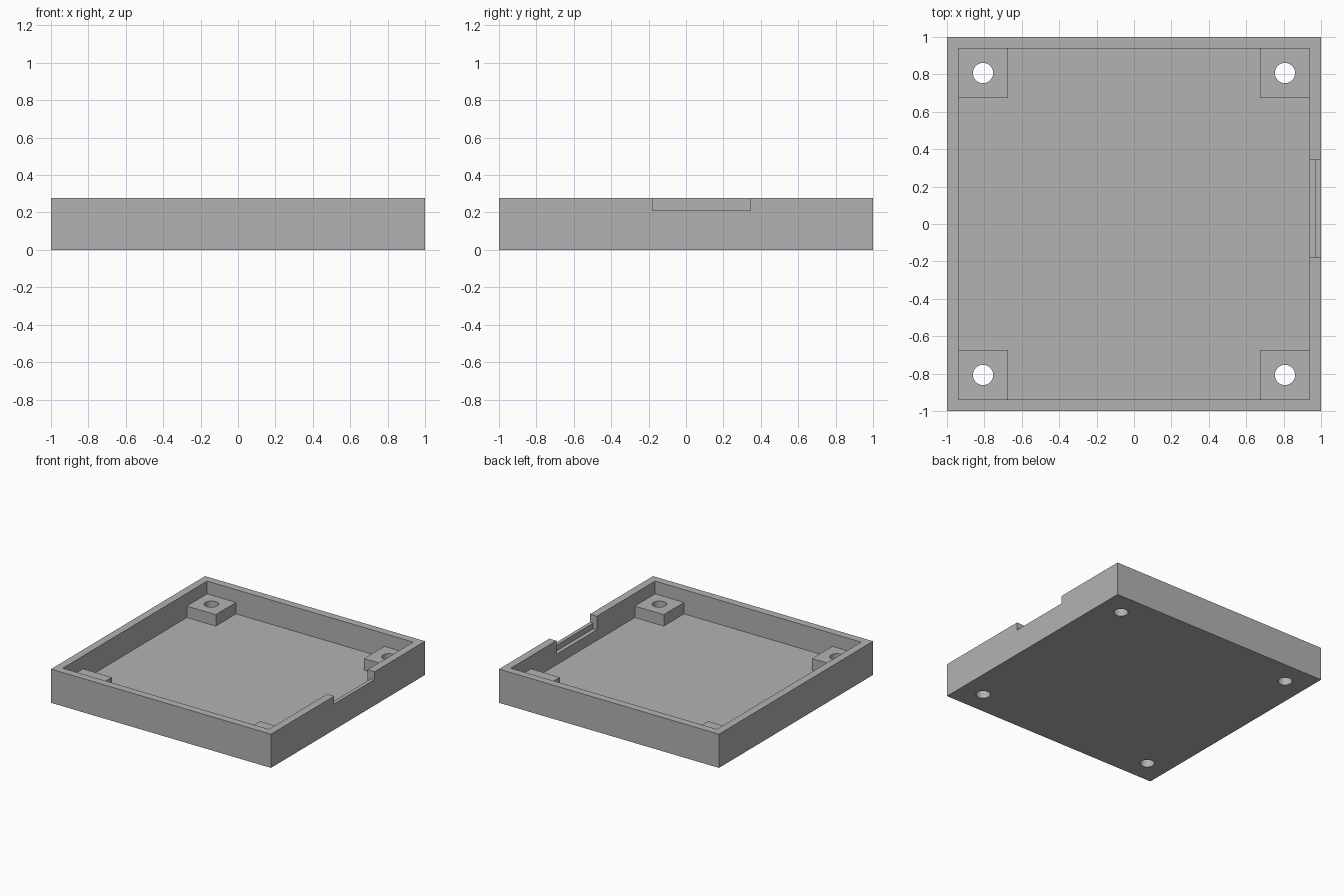
import bpy
import math

if "Cube" in bpy.data.objects:
    bpy.data.objects.remove(bpy.data.objects["Cube"], do_unlink=True)

HEIGHT = 0.277        # outer wall height
INNER = 0.937         # half width of the cavity
FLOOR = 0.078         # floor thickness
BOSS_TOP = 0.172
BOSS_EDGE = 0.674     # inner edge of each corner boss
HOLE = 0.807          # hole centre offset
NOTCH = (-0.18, 0.345)

grey = bpy.data.materials.new("plain grey")
grey.use_nodes = True
grey.diffuse_color = (0.45, 0.45, 0.45, 1)
grey.node_tree.nodes["Principled BSDF"].inputs["Base Color"].default_value = (0.45, 0.45, 0.45, 1)


def box(name, low, high):
    centre = [(a + b) / 2 for a, b in zip(low, high)]
    bpy.ops.mesh.primitive_cube_add(size=1, location=centre)
    ob = bpy.context.object
    ob.name = name
    ob.scale = [b - a for a, b in zip(low, high)]
    bpy.ops.object.transform_apply(location=True, rotation=False, scale=True)
    ob.data.materials.append(grey)
    return ob


def combine(target, tool, operation):
    mod = target.modifiers.new(tool.name, 'BOOLEAN')
    mod.operation = operation
    mod.solver = 'EXACT'
    mod.object = tool
    bpy.context.view_layer.objects.active = target
    bpy.ops.object.modifier_apply(modifier=mod.name)
    bpy.data.objects.remove(tool, do_unlink=True)


# Open tray with a floor and four walls
tray = box("enclosure_tray", (-1, -1, 0), (1, 1, HEIGHT))
combine(tray, box("cavity", (-INNER, -INNER, FLOOR), (INNER, INNER, 1)), 'DIFFERENCE')

# Corner bosses, each with a screw hole through to the underside
for sx in (-1, 1):
    for sy in (-1, 1):
        xs = sorted((sx * BOSS_EDGE, sx * (INNER + 0.02)))
        ys = sorted((sy * BOSS_EDGE, sy * (INNER + 0.02)))
        boss = box("corner_boss", (xs[0], ys[0], FLOOR / 2), (xs[1], ys[1], BOSS_TOP))
        combine(tray, boss, 'UNION')
        bpy.ops.mesh.primitive_cylinder_add(vertices=48, radius=0.054, depth=1,
                                            location=(sx * HOLE, sy * HOLE, 0))
        hole = bpy.context.object
        hole.name = "screw_hole"
        hole.data.materials.append(grey)
        combine(tray, hole, 'DIFFERENCE')

# Stepped notch in one wall: shallow outside, deeper inside
combine(tray, box("notch_outer", (0.9, NOTCH[0], 0.212), (1.1, NOTCH[1], 1)), 'DIFFERENCE')
combine(tray, box("notch_inner", (0.9, NOTCH[0], 0.165), (0.97, NOTCH[1], 1)), 'DIFFERENCE')

bpy.ops.object.select_all(action='DESELECT')
tray.select_set(True)
bpy.context.view_layer.objects.active = tray
bpy.ops.object.shade_smooth_by_angle(angle=math.radians(30))
